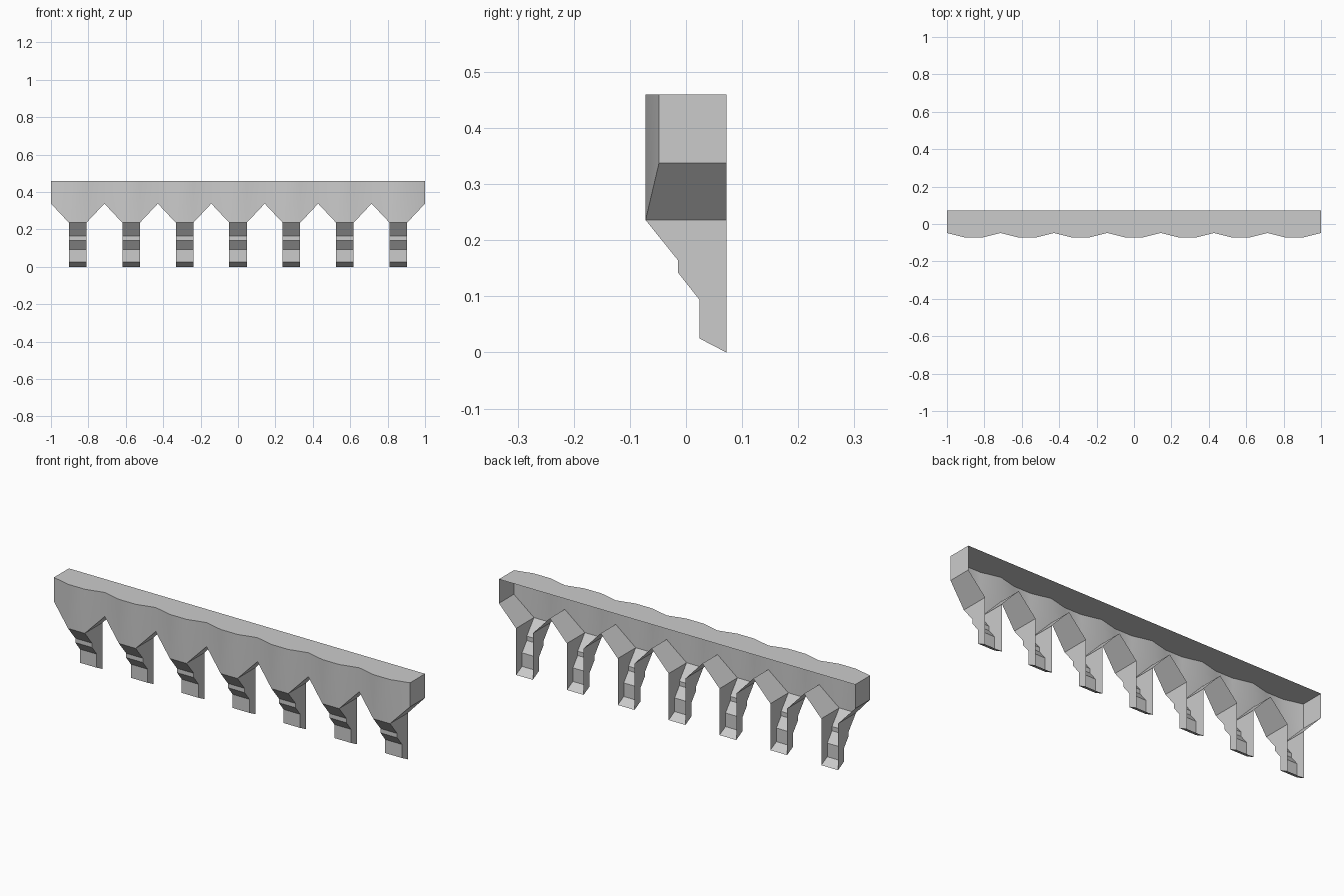
import bpy, bmesh, math

if "Cube" in bpy.data.objects:
    bpy.data.objects.remove(bpy.data.objects["Cube"])

COUNT = 7
PITCH = 2 / COUNT
HALF = 0.047            # half width of a corbel
TOP, SPRING, PEAK = 0.46, 0.236, 0.338
BACK, BULGE, VALLEY = 0.072, -0.072, -0.048
centres = [-1 + PITCH * (i + 0.5) for i in range(COUNT)]


def make_object(name, faces):
    """Build a welded shell from a list of faces given as corner points."""
    bm = bmesh.new()
    for corners in faces:
        bm.faces.new([bm.verts.new(c) for c in corners])
    bmesh.ops.remove_doubles(bm, verts=bm.verts, dist=1e-5)
    mesh = bpy.data.meshes.new(name)
    bm.to_mesh(mesh)
    bm.free()
    obj = bpy.data.objects.new(name, mesh)
    bpy.context.collection.objects.link(obj)
    bpy.ops.object.select_all(action='DESELECT')
    obj.select_set(True)
    bpy.context.view_layer.objects.active = obj
    bpy.ops.object.shade_smooth_by_angle(angle=math.radians(30))
    return obj


# Wavy upper band with pointed gaps between corbels, open at the back
edge = [(-1, VALLEY, PEAK)]
for cx in centres:
    edge += [(cx - HALF, BULGE, SPRING), (cx + HALF, BULGE, SPRING),
             (cx + PITCH / 2, VALLEY, PEAK)]


def section(p):
    """Front low, front top, back top and back low corners at one station."""
    x, y, z = p
    return (x, y, z), (x, y, TOP), (x, BACK, TOP), (x, BACK, z)


band = [section(edge[0]), section(edge[-1])[::-1]]      # end walls
for p, q in zip(edge, edge[1:]):
    a, b = section(p), section(q)
    band.append((a[0], b[0], b[1], a[1]))               # front
    band.append((a[1], b[1], b[2], a[2]))               # top
    if p[2] != q[2]:
        band.append((a[0], a[3], b[3], b[0]))           # sloped underside
make_object("upper_band", band)

# Stepped corbels, open at the back
profile = [(BULGE, SPRING), (-0.014, 0.164), (-0.014, 0.142),
           (0.024, 0.094), (0.024, 0.025), (BACK, 0)]
for i, cx in enumerate(centres):
    left = [(cx - HALF, y, z) for y, z in profile + [(BACK, SPRING)]]
    right = [(cx + HALF, y, z) for y, z in profile + [(BACK, SPRING)]]
    faces = [left[::-1], right]
    for k in range(len(profile) - 1):
        faces.append((left[k + 1], right[k + 1], right[k], left[k]))
    make_object(f"corbel_{i + 1}", faces)
